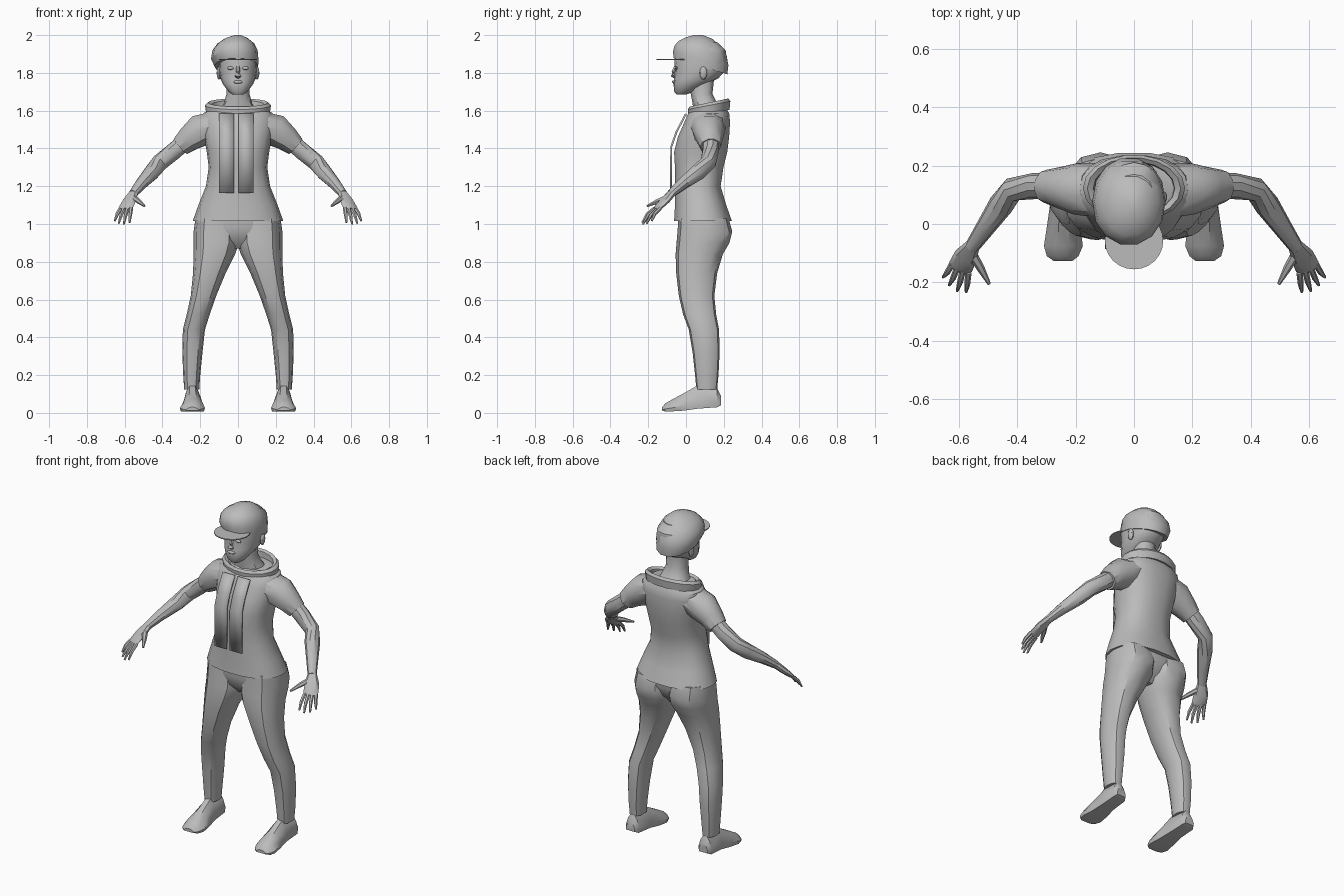
import bpy, bmesh, math
from mathutils import Vector

cube = bpy.data.objects.get("Cube")
if cube:
    bpy.data.objects.remove(cube)

grey = bpy.data.materials.new("plain_grey")
grey.use_nodes = True
colour = (0.5, 0.5, 0.5, 1)
grey.diffuse_color = colour
grey.node_tree.nodes["Principled BSDF"].inputs["Base Color"].default_value = colour


def finish(name, bm, mirror=False, angle=35):
    """Turn a bmesh into a shaded object, mirrored across x if asked."""
    bmesh.ops.recalc_face_normals(bm, faces=bm.faces)
    mesh = bpy.data.meshes.new(name)
    bm.to_mesh(mesh)
    bm.free()
    mesh.materials.append(grey)
    mesh.shade_smooth()
    mesh.set_sharp_from_angle(angle=math.radians(angle))
    obj = bpy.data.objects.new(name, mesh)
    bpy.context.collection.objects.link(obj)
    if mirror:
        obj.modifiers.new("mirror", 'MIRROR').use_mirror_merge = False
    return obj


def skin(name, rings, mirror=False, closed=False, angle=35):
    """Bridge rings of points with quads, capping the ends unless closed."""
    bm = bmesh.new()
    loops = [[bm.verts.new(p) for p in ring] for ring in rings]
    n = len(loops[0])
    pairs = list(zip(loops, loops[1:]))
    if closed:
        pairs.append((loops[-1], loops[0]))
    else:
        bm.faces.new(loops[0])
        bm.faces.new(loops[-1])
    for a, b in pairs:
        for i in range(n):
            j = (i + 1) % n
            bm.faces.new((a[i], a[j], b[j], b[i]))
    return finish(name, bm, mirror, angle)


def oval(sides, power):
    """Unit superellipse; power below one makes it boxier."""
    def bend(v):
        return math.copysign(abs(v) ** power, v)
    turns = [2 * math.pi * i / sides for i in range(sides)]
    return [(bend(math.cos(t)), bend(math.sin(t))) for t in turns]


def stack(name, rows, sides=14, power=0.85, tilt=0, **kw):
    """Loft of level rings given as z, x range and y range."""
    rings = []
    for k, (z, x0, x1, y0, y1) in enumerate(rows):
        cx, cy, rx, ry = (x0 + x1) / 2, (y0 + y1) / 2, (x1 - x0) / 2, (y1 - y0) / 2
        lean = tilt * (1 - k / (len(rows) - 1))
        rings.append([(cx + rx * c, cy + ry * s, z + lean * ry * s)
                      for c, s in oval(sides, power)])
    return skin(name, rings, **kw)


def tube(name, rows, sides=8, **kw):
    """Limb along a path; each row is x, y, z, level radius, other radius."""
    pts = [Vector(r[:3]) for r in rows]
    rings = []
    for k, (p, row) in enumerate(zip(pts, rows)):
        d = (pts[min(k + 1, len(pts) - 1)] - pts[max(k - 1, 0)]).normalized()
        u = d.cross(Vector((0, 0, 1))).normalized()
        v = u.cross(d)
        rings.append([p + u * c * row[3] + v * s * row[4] for c, s in oval(sides, 1)])
    return skin(name, rings, **kw)


def blob(name, centre, size, mirror=False):
    bm = bmesh.new()
    bmesh.ops.create_uvsphere(bm, u_segments=10, v_segments=6, radius=1)
    for v in bm.verts:
        v.co = Vector(centre) + v.co * Vector(size)
    return finish(name, bm, mirror)


# Shirt: flared hem, narrow waist, full chest, sloping shoulders
body = [(1.015, .24, -.065, .245), (1.1, .21, -.06, .215), (1.2, .17, -.06, .185),
        (1.3, .155, -.06, .2), (1.38, .165, -.065, .22), (1.46, .18, -.045, .23),
        (1.54, .195, -.01, .235), (1.585, .185, .01, .23), (1.62, .13, .04, .21)]
stack("shirt", [(z, -w, w, a, b) for z, w, a, b in body], sides=18)
tube("sleeve", [(.1, .115, 1.535, .095, .07), (.2, .12, 1.495, .088, .09),
                (.26, .125, 1.45, .07, .07), (.305, .13, 1.41, .056, .055)],
     sides=10, mirror=True)

# Open standing collar, higher at the back
profile = [(1, -.035), (1.04, .01), (.95, .025), (.83, .015), (.8, -.03)]
collar = []
for c, s in oval(18, 1):
    collar.append([(.168 * r * c, .122 + .11 * r * s, 1.618 + .022 * s + h)
                   for r, h in profile])
skin("collar", collar, closed=True)

# Two hanging front strips that follow the chest
for side, left in (("right", -.1), ("left", .002)):
    bm = bmesh.new()
    path = [(-.005, 1.585), (-.055, 1.49), (-.083, 1.41), (-.085, 1.165)]
    edges = [[bm.verts.new((x, y, z)) for x in (left, left + .08)] for y, z in path]
    for a, b in zip(edges, edges[1:]):
        bm.faces.new((a[0], a[1], b[1], b[0]))
    strip = finish(side + "_front_strip", bm, angle=15)
    strip.modifiers.new("thickness", 'SOLIDIFY').thickness = .01

# Hips and trouser legs
stack("hips", [(.87, -.08, .08, .02, .14), (.92, -.18, .18, -.025, .19),
               (.98, -.22, .22, -.04, .22), (1.04, -.22, .22, -.04, .22)])
stack("trouser_leg", [(.125, .205, .285, .055, .165), (.2, .2, .29, .048, .172),
                      (.32, .188, .295, .035, .178), (.44, .175, .292, .015, .175),
                      (.52, .15, .272, -.015, .16), (.62, .115, .25, -.038, .15),
                      (.74, .065, .238, -.052, .165), (.84, .015, .235, -.055, .195),
                      (.9, -.005, .235, -.05, .23), (.96, -.005, .235, -.045, .245),
                      (1.03, .01, .225, -.04, .225)], sides=12, mirror=True)

# Shoes: lofted from heel to toe, with a flat sole
shoe = []
for y, x0, x1, low, top in [(.185, .215, .275, .04, .09), (.165, .2, .288, .03, .13),
                            (.06, .195, .288, .022, .145), (-.01, .183, .298, .012, .105),
                            (-.075, .175, .308, .008, .07), (-.11, .19, .298, .008, .05),
                            (-.126, .21, .275, .012, .03)]:
    shoe.append([(x0 + (x1 - x0) * f, y, low + (top - low) * h) for f, h in
                 [(.04, 0), (.96, 0), (1, .3), (.85, .75), (.65, 1),
                  (.35, 1), (.15, .75), (0, .3)]])
skin("shoe", shoe, mirror=True)

# Bare arms, hands and fingers
tube("arm", [(.27, .13, 1.445, .046, .046), (.34, .13, 1.385, .045, .047),
             (.415, .118, 1.325, .042, .045), (.455, .065, 1.275, .043, .043),
             (.51, -.015, 1.215, .033, .032), (.555, -.08, 1.16, .025, .022)],
     sides=10, mirror=True)
tube("palm", [(.55, -.072, 1.167, .025, .021), (.575, -.11, 1.125, .04, .019),
              (.592, -.145, 1.09, .042, .015), (.597, -.158, 1.077, .036, .01)],
     mirror=True)
knuckle = Vector((.594, -.152, 1.083))
spread = Vector((.89, .45, 0))
for k, (finger, length) in enumerate([("index", .096), ("middle", .108),
                                      ("ring", .1), ("little", .08)]):
    offset = (k - 1.5) * .021
    start = knuckle + spread * offset
    reach = (Vector((.22, -.68, -.62)) + spread * offset * 5).normalized() * length
    mid, end = start + reach * .55, start + reach + Vector((0, .008, -.014))
    tube(finger + "_finger", [(*start, .011, .011), (*mid, .01, .01), (*end, .005, .005)],
         sides=6, mirror=True)
tube("thumb", [(.555, -.1, 1.14, .017, .015), (.525, -.15, 1.12, .014, .013),
               (.495, -.205, 1.095, .006, .006)], sides=6, mirror=True)

# Neck and head
stack("neck", [(1.58, -.11, .11, .04, .2), (1.64, -.075, .075, .035, .165),
               (1.69, -.06, .06, .025, .14), (1.78, -.06, .06, .02, .15)], sides=12)
skull = [(1.685, .028, -.05, 0), (1.7, .05, -.062, .04), (1.74, .08, -.066, .11),
         (1.77, .093, -.064, .17), (1.81, .1, -.058, .205), (1.86, .103, -.062, .218),
         (1.92, .098, -.05, .21), (1.96, .07, -.01, .17)]
stack("head", [(z, -w, w, a, b) for z, w, a, b in skull], sides=16, power=.9)
tube("nose", [(0, -.053, 1.84, .008, .008), (0, -.066, 1.805, .012, .012),
              (0, -.07, 1.785, .019, .013), (0, -.06, 1.775, .012, .006)], sides=6)
blob("lips", (0, -.064, 1.752), (.026, .01, .009))
blob("eye", (.04, -.052, 1.825), (.018, .008, .009), mirror=True)
blob("ear", (.1, .092, 1.8), (.014, .02, .036), mirror=True)

# Lopsided cap with a thin flat brim
stack("cap", [(1.835, -.125, .107, -.068, .222), (1.875, -.143, .108, -.073, .228),
              (1.92, -.135, .104, -.064, .218), (1.957, -.108, .085, -.04, .185),
              (1.985, -.065, .05, .0, .14), (2.0, -.02, .015, .04, .09)],
      sides=14, power=.95, tilt=-.3)
stack("cap_brim", [(1.868, -.1, .1, -.155, .04), (1.874, -.1, .1, -.155, .04)],
      sides=24, power=1)
